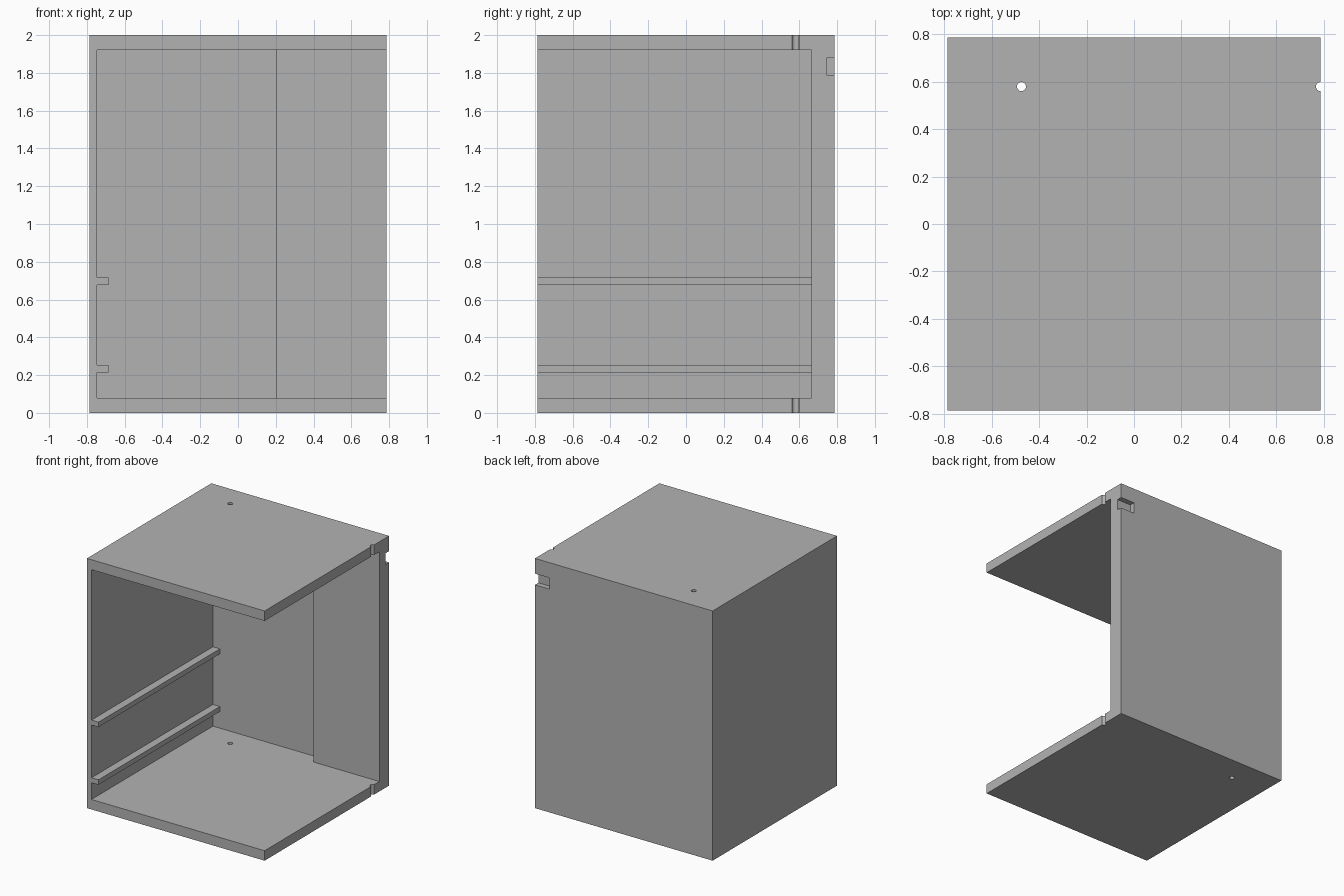
import bpy

cube = bpy.data.objects.get("Cube")
if cube:
    bpy.data.objects.remove(cube, do_unlink=True)

W = 0.787           # half width and half depth
H = 2.0             # height
PLATE = 0.08        # top and bottom thickness
SIDE = 0.04         # side wall thickness
BACK_THIN = 0.75    # inner face of the thin back
BACK_THICK = 0.664  # inner face of the thick back section
OUT = 1.0           # cutters overshoot to here

grey = bpy.data.materials.new("plain grey")
grey.use_nodes = True
COLOUR = (0.45, 0.45, 0.45, 1)
grey.diffuse_color = COLOUR
grey.node_tree.nodes["Principled BSDF"].inputs["Base Color"].default_value = COLOUR


def box(name, x, y, z):
    """Box from (min, max) pairs along each axis."""
    centre = [(a + b) / 2 for a, b in (x, y, z)]
    bpy.ops.mesh.primitive_cube_add(size=1, location=centre)
    ob = bpy.context.object
    ob.name = name
    ob.scale = [b - a for a, b in (x, y, z)]
    bpy.ops.object.transform_apply(location=True, rotation=False, scale=True)
    ob.data.materials.append(grey)
    return ob


def cut(target, cutter):
    """Subtract the cutter and remove it."""
    mod = target.modifiers.new("cut", "BOOLEAN")
    mod.operation = "DIFFERENCE"
    mod.solver = "EXACT"
    mod.object = cutter
    bpy.context.view_layer.objects.active = target
    bpy.ops.object.modifier_apply(modifier=mod.name)
    bpy.data.objects.remove(cutter, do_unlink=True)


# Cabinet shell, open at the front and the left side
shell = box("cabinet_shell", (-W, W), (-W, W), (0, H))
inner_z = (PLATE, H - PLATE)
cut(shell, box("cavity", (SIDE - W, OUT), (-OUT, BACK_THICK), inner_z))
# Deeper recess leaving a thin back beside the thick section
cut(shell, box("back_recess", (SIDE - W, 0.204), (0, BACK_THIN), inner_z))
# Notch in the upper back corner
cut(shell, box("cable_notch", (0.66, OUT), (0.744, OUT), (1.788, 1.878)))

# Vertical holes through top and bottom, one split by the open edge
for x in (-0.475, W):
    bpy.ops.mesh.primitive_cylinder_add(
        vertices=32, radius=0.019, depth=H + 1, location=(x, 0.58, H / 2))
    hole = bpy.context.object
    hole.data.materials.append(grey)
    cut(shell, hole)

bpy.ops.object.select_all(action="DESELECT")
shell.select_set(True)
bpy.context.view_layer.objects.active = shell
bpy.ops.object.shade_smooth_by_angle()

# Runner rails on the inner side wall
for name, z in (("lower_rail", 0.214), ("upper_rail", 0.676)):
    box(name, (SIDE - W, -0.685), (-W, BACK_THIN), (z, z + 0.04))
